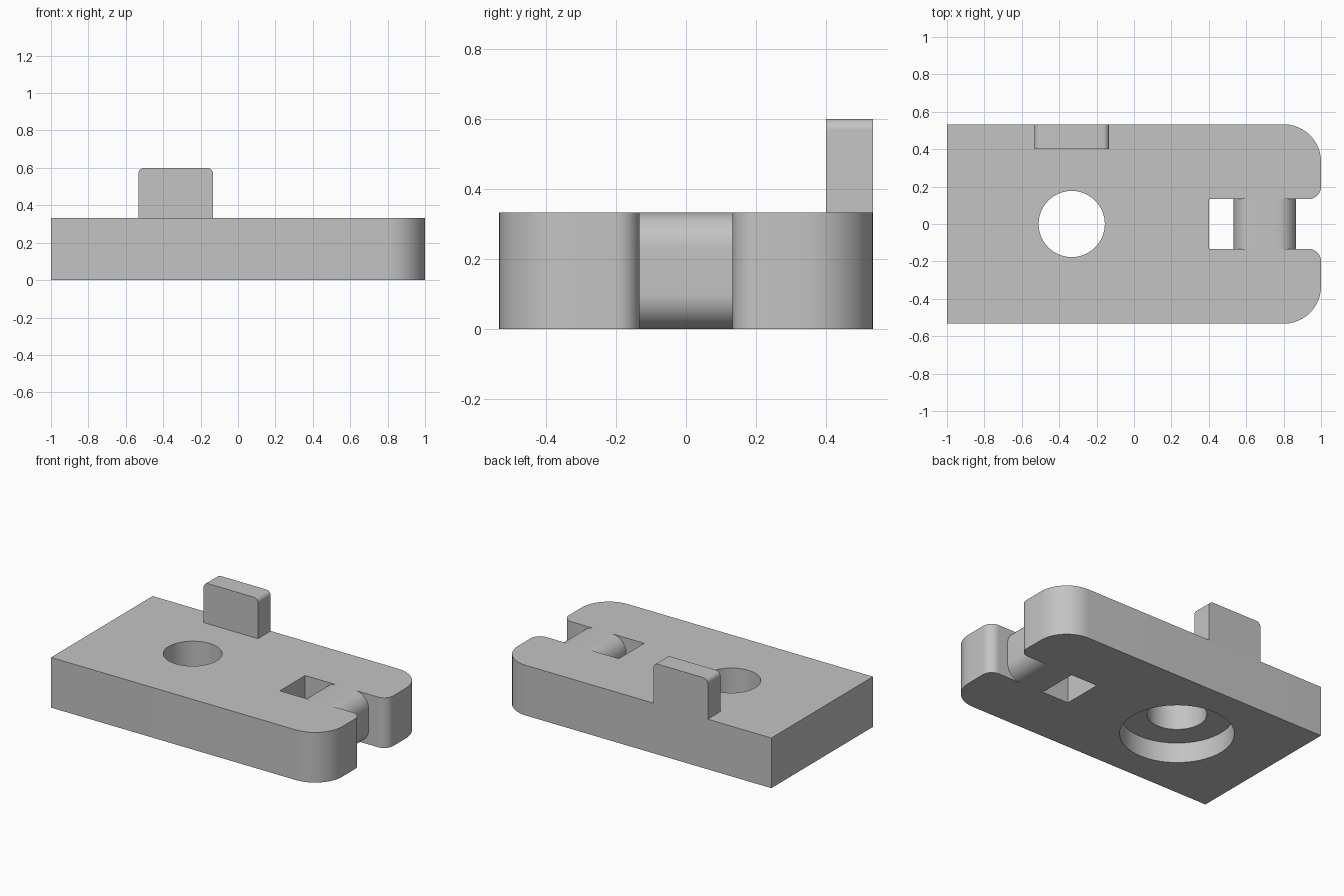
import bpy
import bmesh
from math import pi, cos, sin, radians
from mathutils import Vector

cube = bpy.data.objects.get("Cube")
if cube:
    bpy.data.objects.remove(cube, do_unlink=True)

grey = bpy.data.materials.new("light grey")
grey.use_nodes = True
GREY = (0.55, 0.55, 0.55, 1)
grey.diffuse_color = GREY
grey.node_tree.nodes["Principled BSDF"].inputs["Base Color"].default_value = GREY

THICK = 0.333
WIDTH = 0.533       # half width of the plate
SLOT = 0.133        # half width of the slot


def rounded(corners, steps=12):
    """Outline from (x, y, radius) corners, each right angle rounded by its radius."""
    pts = []
    for i, (x, y, r) in enumerate(corners):
        p = Vector((x, y))
        if r == 0:
            pts.append(p)
            continue
        a = (Vector(corners[i - 1][:2]) - p).normalized() * r
        b = (Vector(corners[(i + 1) % len(corners)][:2]) - p).normalized() * r
        for k in range(steps + 1):
            t = k / steps * pi / 2
            pts.append(p + a * (1 - sin(t)) + b * (1 - cos(t)))
    return pts


def prism(name, outline, place, depth):
    """Extrude an outline, placed in space by a function, along a vector."""
    bm = bmesh.new()
    face = bm.faces.new([bm.verts.new(place(p)) for p in outline])
    out = bmesh.ops.extrude_face_region(bm, geom=[face])
    moved = [v for v in out["geom"] if isinstance(v, bmesh.types.BMVert)]
    bmesh.ops.translate(bm, vec=depth, verts=moved)
    bmesh.ops.recalc_face_normals(bm, faces=bm.faces)
    mesh = bpy.data.meshes.new(name)
    bm.to_mesh(mesh)
    bm.free()
    mesh.materials.append(grey)
    obj = bpy.data.objects.new(name, mesh)
    bpy.context.collection.objects.link(obj)
    return obj


def select(obj):
    bpy.ops.object.select_all(action='DESELECT')
    obj.select_set(True)
    bpy.context.view_layer.objects.active = obj


def bore(target, radius, bottom, top):
    """Cut a round vertical hole into the target."""
    bpy.ops.mesh.primitive_cylinder_add(
        vertices=64, radius=radius, depth=top - bottom,
        location=(-0.333, 0, (top + bottom) / 2))
    cutter = bpy.context.object
    cutter.hide_render = True
    cutter.data.materials.append(grey)
    mod = target.modifiers.new("bore", 'BOOLEAN')
    mod.operation = 'DIFFERENCE'
    mod.solver = 'EXACT'
    mod.object = cutter
    select(target)
    bpy.ops.object.modifier_apply(modifier=mod.name)
    bpy.data.objects.remove(cutter, do_unlink=True)


# Plate with rounded end and open slot
plate = prism("base_plate", rounded([
    (-1, -WIDTH, 0), (1, -WIDTH, 0.2), (1, -SLOT, 0.067), (0.4, -SLOT, 0),
    (0.4, SLOT, 0), (1, SLOT, 0.067), (1, WIDTH, 0.2), (-1, WIDTH, 0)]),
    lambda p: (p.x, p.y, 0), (0, 0, THICK))

# Through hole and wider counterbore from below
bore(plate, 0.177, -0.1, 0.5)
bore(plate, 0.34, -0.1, 0.133)

# Rounded bar across the slot
bar = prism("slot_bar", rounded([
    (0.533, 0, 0.1), (0.867, 0, 0.1), (0.867, THICK, 0.1), (0.533, THICK, 0.1)]),
    lambda p: (p.x, -SLOT, p.y), (0, 2 * SLOT, 0))

# Upright tab at the back edge
tab = prism("upright_tab", rounded([
    (-0.533, THICK, 0), (-0.133, THICK, 0), (-0.133, 0.6, 0.033), (-0.533, 0.6, 0.033)]),
    lambda p: (p.x, 0.4, p.y), (0, WIDTH - 0.4, 0))

for part in (plate, bar, tab):
    select(part)
    bpy.ops.object.shade_smooth_by_angle(angle=radians(30))
